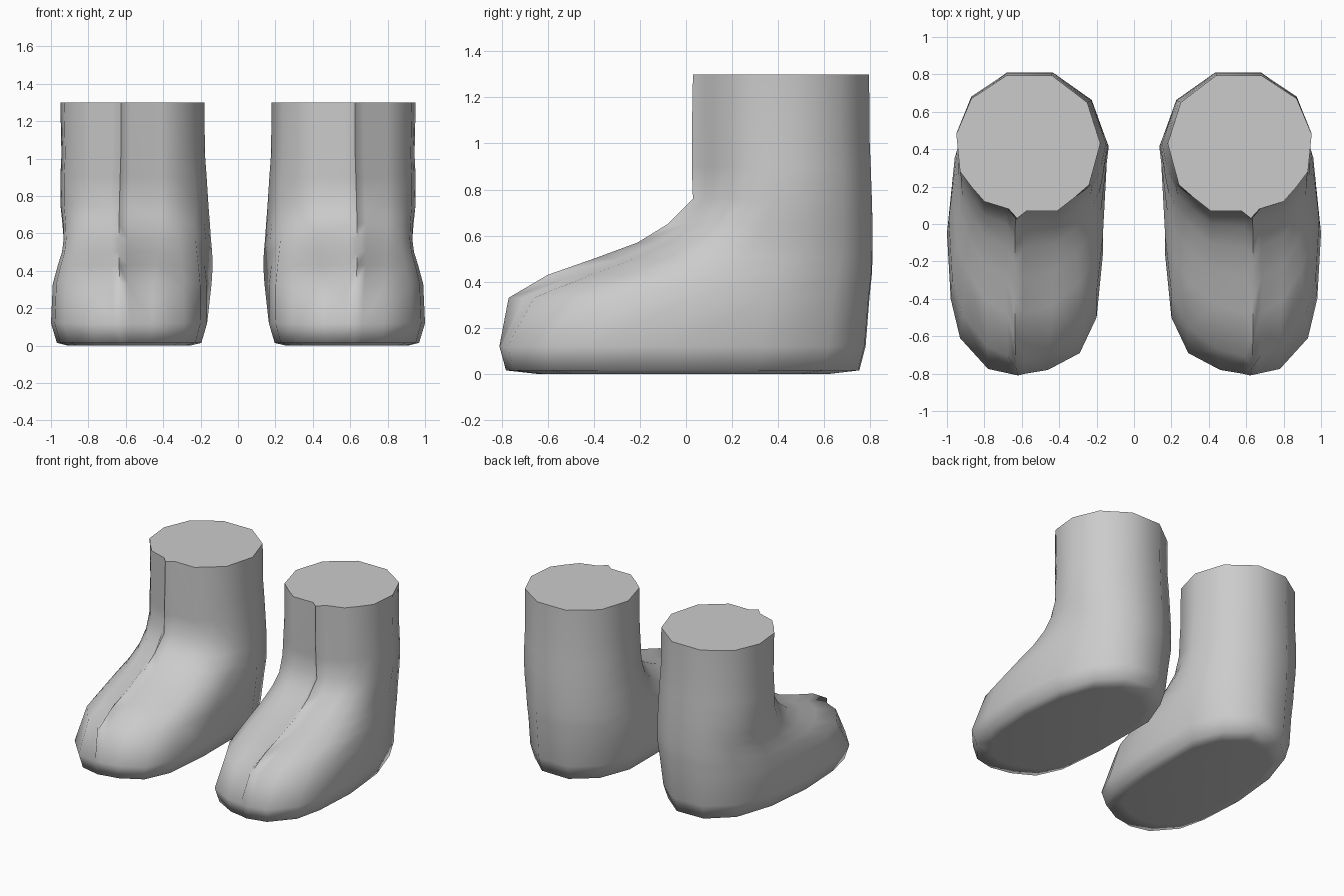
import bpy, bmesh, math

if "Cube" in bpy.data.objects:
    bpy.data.objects.remove(bpy.data.objects["Cube"])

grey = bpy.data.materials.new("light grey")
grey.diffuse_color = (0.6, 0.6, 0.6, 1)
grey.use_nodes = True
grey.node_tree.nodes["Principled BSDF"].inputs["Base Color"].default_value = grey.diffuse_color

# Matching plan outlines of one boot, starting at the front seam ridge
FOOT = [(.62, -.81), (.665, -.80), (.78, -.775), (.93, -.61), (.98, -.40), (1.0, -.05),
        (.96, .33), (.86, .62), (.68, .775), (.44, .78), (.26, .64), (.165, .40),
        (.165, -.15), (.20, -.50), (.29, -.69), (.46, -.78), (.58, -.80)]
ANKLE = [(.625, .03), (.67, .08), (.80, .12), (.87, .20), (.93, .28), (.94, .38),
         (.95, .48), (.87, .67), (.68, .795), (.44, .795), (.25, .65), (.18, .43),
         (.21, .32), (.24, .21), (.32, .14), (.41, .07), (.575, .07)]
RIDGE_SIDES = (1, 16)
RIDGE_NEXT = (2, 15)

# Height, ridge front, instep front beside the ridge, heel bulge, ankle pinch
RINGS = [(.12, -.81, -.80, .0, 0), (.33, -.77, -.705, .7, 0), (.43, -.60, -.47, 1, .5),
         (.50, -.40, -.28, 1, 1), (.57, -.21, -.12, .9, 1), (.65, -.08, .0, .8, .6),
         (.76, .03, .08, .6, 0), (.90, .025, .08, .35, 0), (1.02, .025, .08, .1, .3),
         (1.30, .03, .08, 0, 0)]


def ring_points(z, ridge, instep, bulge, pinch):
    """Blend the foot outline into the ankle outline."""
    t_ridge = (ridge + .81) / .84
    t_side = (instep + .80) / .88
    pts = []
    for i, (f, a) in enumerate(zip(FOOT, ANKLE)):
        if i == 0:
            k = t_ridge
        elif i in RIDGE_SIDES:
            k = t_side
        else:                                  # rounds the instep shoulders
            k = t_side ** (.92 if i in RIDGE_NEXT else .82)
        x = f[0] + (a[0] - f[0]) * k
        y = f[1] + (a[1] - f[1]) * k
        if i == 0 or i in RIDGE_SIDES:
            x += .015 * bulge
        x -= .038 * bulge * max(0, (.50 - x) / .34) * (1 if y > .2 else .2)
        x -= .02 * pinch * max(0, min(1, (x - .8) / .14))
        y += .02 * bulge * max(0, min(1, (y - .4) / .3))
        pts.append((x, y, z))
    return pts


def sole_points(z, sx, sy):
    """Foot outline shrunk toward its middle for the rounded sole."""
    return [(.58 + (x - .58) * sx, y * sy, z) for x, y in FOOT]


def make_boot(name, side):
    bm = bmesh.new()
    layers = [sole_points(0, .78, .80), sole_points(.015, .925, .965)]
    layers += [ring_points(*r) for r in RINGS]
    rows = [[bm.verts.new((side * x, y, z)) for x, y, z in pts] for pts in layers]
    n = len(FOOT)
    for lo, hi in zip(rows, rows[1:]):
        for i in range(n):
            j = (i + 1) % n
            bm.faces.new((lo[i], lo[j], hi[j], hi[i]))
    # Flat underside and flat closed top
    bm.faces.new(rows[0])
    bm.faces.new(rows[-1])
    bmesh.ops.recalc_face_normals(bm, faces=bm.faces)
    mesh = bpy.data.meshes.new(name)
    bm.to_mesh(mesh)
    bm.free()
    mesh.materials.append(grey)
    boot = bpy.data.objects.new(name, mesh)
    bpy.context.collection.objects.link(boot)
    bpy.ops.object.select_all(action='DESELECT')
    boot.select_set(True)
    bpy.context.view_layer.objects.active = boot
    bpy.ops.object.shade_smooth_by_angle(angle=math.radians(82))


make_boot("right_boot", 1)
make_boot("left_boot", -1)
